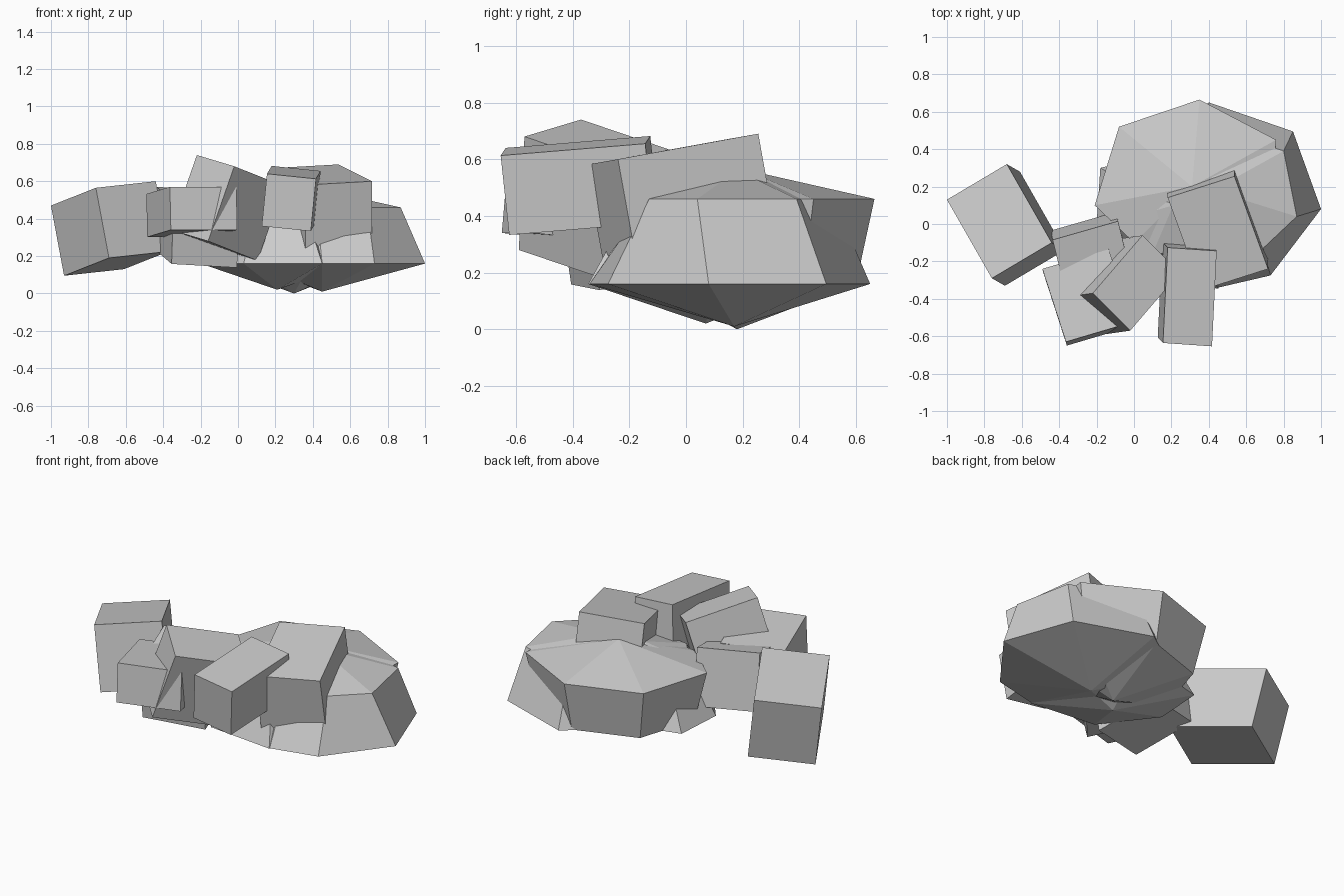
import bpy
import bmesh
from mathutils import Vector

cube = bpy.data.objects.get("Cube")
if cube:
    bpy.data.objects.remove(cube, do_unlink=True)

# One plain stone colour
stone = bpy.data.materials.new("stone_grey")
stone.use_nodes = True
grey = (0.6, 0.6, 0.6, 1)
stone.diffuse_color = grey
stone.node_tree.nodes["Principled BSDF"].inputs["Base Color"].default_value = grey


def finish(name, bm):
    bmesh.ops.recalc_face_normals(bm, faces=bm.faces)
    mesh = bpy.data.meshes.new(name)
    bm.to_mesh(mesh)
    bm.free()
    mesh.materials.append(stone)
    bpy.context.collection.objects.link(bpy.data.objects.new(name, mesh))


def block(name, corner, u, v, w):
    """Tilted box spanned by three edges from one top corner."""
    bm = bmesh.new()
    bmesh.ops.create_cube(bm, size=1)
    c, u, v, w = map(Vector, (corner, u, v, w))
    for p in bm.verts:
        a, b, d = p.co + Vector((0.5, 0.5, 0.5))
        p.co = c + u * a + v * b + w * d
    finish(name, bm)


def boulder(name, lower, upper, bottom, top):
    """Faceted rock: two flat rings closed by a low point at each end."""
    bm = bmesh.new()
    low = [bm.verts.new((x, y, 0.16)) for x, y in lower]
    high = [bm.verts.new((x, y, 0.46)) for x, y in upper]
    foot, peak = bm.verts.new(bottom), bm.verts.new(top)
    for i in range(len(low)):
        j = (i + 1) % len(low)
        bm.faces.new((low[i], low[j], high[j], high[i]))
        bm.faces.new((foot, low[j], low[i]))
        bm.faces.new((peak, high[i], high[j]))
    finish(name, bm)


def shrink(ring, centre, factor):
    c = Vector(centre)
    return [c + (Vector(p) - c) * factor for p in ring]


# Back boulder, wider at its upper ring
back_ring = [(0.76, 0.45), (0.35, 0.665), (-0.08, 0.52), (-0.21, 0.1),
             (0.0, -0.1), (0.4, -0.16), (0.72, 0.08)]
boulder("back_boulder", shrink(back_ring, (0.31, 0.2), 0.86), back_ring,
        (0.3, 0.18, 0), (0.31, 0.2, 0.565))

# Right-hand boulder, wider at its lower ring
boulder("side_boulder",
        [(1, 0.08), (0.85, 0.495), (0.4, 0.65), (0.05, 0.4),
         (0.1, -0.1), (0.45, -0.34), (0.73, -0.275)],
        [(0.87, 0.04), (0.8, 0.39), (0.42, 0.52), (0.15, 0.36),
         (0.2, 0.0), (0.42, -0.14), (0.69, -0.13)],
        (0.45, 0.17, 0.01), (0.42, 0.18, 0.56))

# Front boulder under the blocks
front_ring = [(0.6, 0.1), (0.3, 0.42), (-0.18, 0.3), (-0.2, 0.0),
              (0.03, -0.3), (0.45, -0.345)]
boulder("front_boulder", front_ring, shrink(front_ring, (0.21, 0.07), 0.6),
        (0.21, 0.07, 0.02), (0.21, 0.1, 0.54))

# Tumbled stone blocks
block("outer_block", (-1, 0.13, 0.47),
      (0.24, -0.42, 0.095), (0.32, 0.19, 0.035), (0.07, -0.04, -0.375))
block("inner_block", (-0.435, -0.085, 0.57),
      (0.09, -0.37, -0.077), (0.35, 0.1, -0.02), (-0.01, 0.05, -0.335))
block("front_small_block", (-0.49, -0.24, 0.532),
      (0.126, -0.39, 0.038), (0.355, 0.105, 0), (0.005, -0.02, -0.23))
block("middle_block", (-0.22, -0.37, 0.74),
      (0.2, -0.2, -0.06), (0.265, 0.309, -0.105), (-0.14, -0.02, -0.4))
block("front_block", (0.155, -0.636, 0.64),
      (0.262, -0.018, -0.027), (0.025, 0.51, 0.042), (-0.028, 0.03, -0.28))
block("large_block", (0.537, 0.255, 0.69),
      (0.18, -0.495, -0.09), (-0.357, -0.114, -0.02), (0, 0.065, -0.36))
